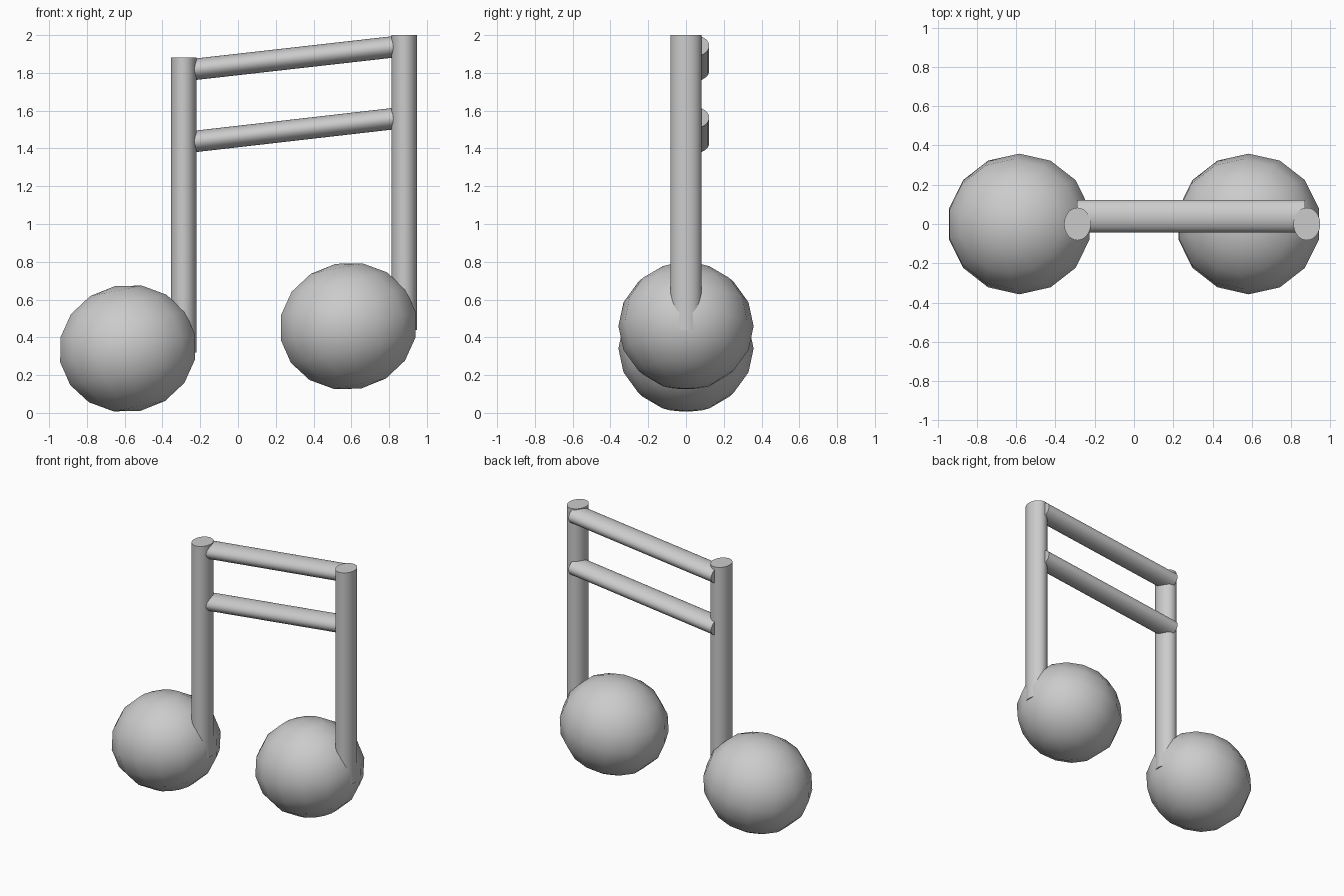
import bpy, math

if "Cube" in bpy.data.objects:
    bpy.data.objects.remove(bpy.data.objects["Cube"])

def smooth(obj, angle):
    bpy.context.view_layer.objects.active = obj
    obj.select_set(True)
    bpy.ops.object.shade_smooth_by_angle(angle=math.radians(angle))
    obj.select_set(False)

def head(name, x, z):
    # Low-poly tilted ellipsoid
    bpy.ops.mesh.primitive_uv_sphere_add(segments=14, ring_count=8, radius=1,
                                         location=(x, 0, z))
    o = bpy.context.object
    o.name = name
    o.scale = (0.374, 0.358, 0.337)
    o.rotation_euler.y = math.radians(-11.5)
    bpy.ops.object.transform_apply(location=False, rotation=True, scale=True)
    smooth(o, 60)

def stem(name, x, bottom, top):
    # Upright rod with a slightly oval section
    bpy.ops.mesh.primitive_cylinder_add(vertices=32, radius=1, depth=top - bottom,
                                        location=(x, 0, (top + bottom) / 2))
    o = bpy.context.object
    o.name = name
    o.scale = (0.068, 0.083, 1)
    bpy.ops.object.transform_apply(location=False, rotation=False, scale=True)
    smooth(o, 40)

def beam(name, z_left, z_right, x_left=-0.29, x_right=0.87):
    # Oval rod along x, sheared upward so its ends stay vertical
    bpy.ops.mesh.primitive_cylinder_add(vertices=32, radius=1, depth=2)
    o = bpy.context.object
    o.name = name
    for v in o.data.vertices:
        a, b, c = v.co
        t = (c + 1) / 2
        v.co = (x_left + t * (x_right - x_left), 0.04 + 0.083 * b,
                z_left + t * (z_right - z_left) - 0.057 * a)
    o.data.update()
    smooth(o, 40)

# One note on each side, the right one raised
for side, dx, dz in (("left", 0, 0), ("right", 1.168, 0.118)):
    head(side + "_note_head", -0.584 + dx, 0.341 + dz)
    stem(side + "_stem", -0.288 + dx, 0.32 + dz, 1.882 + dz)

# Two sloping beams
beam("upper_beam", 1.812, 1.943)
beam("lower_beam", 1.43, 1.563)
